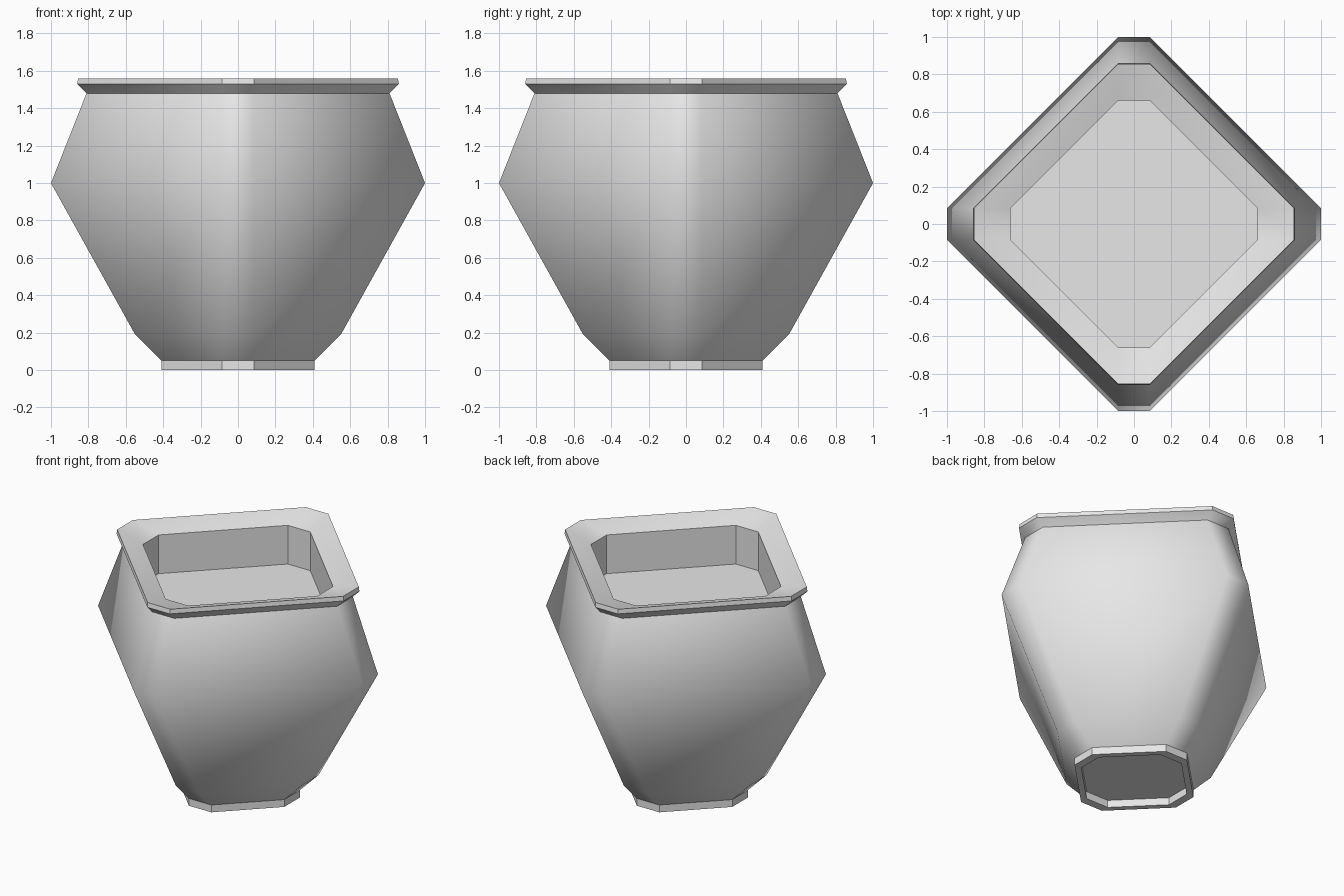
import bpy
import bmesh

old = bpy.data.objects.get("Cube")
if old:
    bpy.data.objects.remove(old, do_unlink=True)

clay = bpy.data.materials.new("pale grey clay")
clay.use_nodes = True
GREY = (0.8, 0.8, 0.8, 1)
clay.diffuse_color = GREY
clay.node_tree.nodes["Principled BSDF"].inputs["Base Color"].default_value = GREY

CHAMFER = 0.085  # half width of each cut corner


def ring(bm, r, z):
    """Square turned on its corner, with the corners cut off."""
    c = CHAMFER
    pts = [(r, -c), (r, c), (c, r), (-c, r), (-r, c), (-r, -c), (-c, -r), (c, -r)]
    return [bm.verts.new((x, y, z)) for x, y in pts]


def loft(name, profile, smooth=False, cap_end=False):
    """Join rings given as (corner radius, height) into one surface."""
    bm = bmesh.new()
    rings = [ring(bm, r, z) for r, z in profile]
    for a, b in zip(rings, rings[1:]):
        for i in range(8):
            j = (i + 1) % 8
            face = bm.faces.new((a[i], a[j], b[j], b[i]))
            face.smooth = smooth
    if cap_end:
        bm.faces.new(rings[-1])
    mesh = bpy.data.meshes.new(name)
    bm.to_mesh(mesh)
    bm.free()
    mesh.materials.append(clay)
    obj = bpy.data.objects.new(name, mesh)
    bpy.context.collection.objects.link(obj)
    return obj


# Softly shaded outer wall
loft("pot_wall", [(0.41, 0.05), (0.55, 0.19), (1.0, 1.0), (0.81, 1.48)], smooth=True)

# Rim: flared underside, crisp outer band, top sloping inwards
loft("rim_underside", [(0.81, 1.48), (0.86, 1.53)], smooth=True)
loft("rim_band", [(0.86, 1.53), (0.855, 1.56)])
loft("rim_top", [(0.855, 1.56), (0.66, 1.51)], smooth=True)

# Straight inner wall down to the flat filling
loft("inside_and_filling", [(0.66, 1.51), (0.66, 1.245)], cap_end=True)

# Foot with a shallow recess underneath
foot = loft("foot", [(0.355, 0.05), (0.355, 0), (0.41, 0), (0.41, 0.05)])
bm = bmesh.new()
bm.from_mesh(foot.data)
bm.verts.ensure_lookup_table()
bm.faces.new(list(reversed(bm.verts[:8])))
bm.to_mesh(foot.data)
bm.free()
